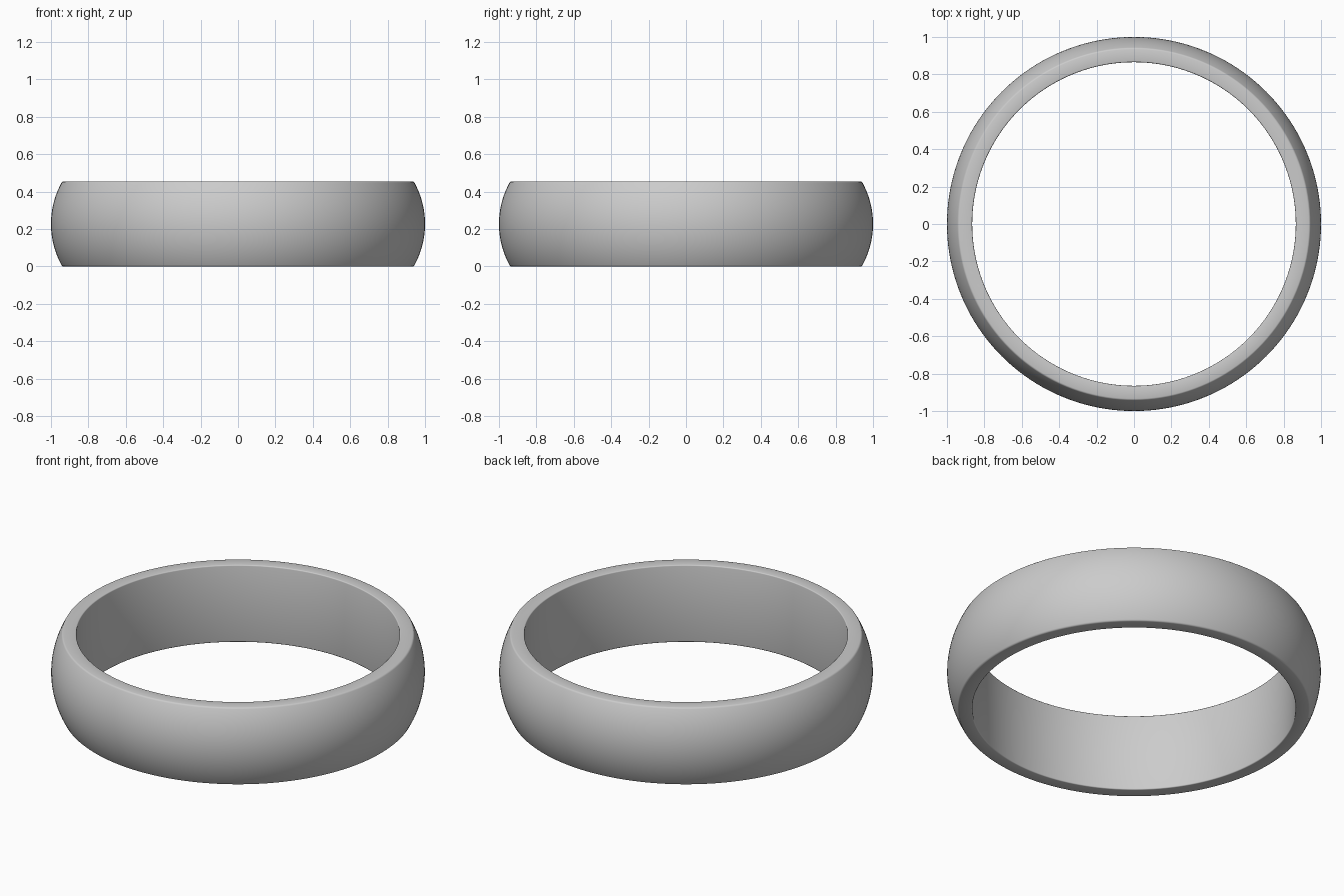
import bpy, bmesh, math

if "Cube" in bpy.data.objects:
    bpy.data.objects.remove(bpy.data.objects["Cube"])

HEIGHT, INNER, OUTER, SEGMENTS = 0.455, 0.865, 1.0, 160
MID = HEIGHT / 2

# Outer crown: circular arc bulging to OUTER at mid height
half, sag = MID - 0.008, 0.056
arc_r = (half**2 + sag**2) / (2 * sag)
a_max = math.asin(half / arc_r)
crown = []
for i in range(25):
    a = -a_max + 2 * a_max * i / 24
    crown.append((OUTER - arc_r + arc_r * math.cos(a), MID + arc_r * math.sin(a)))

# Closed cross-section with small eased inner and outer rims
ease_bottom = [(INNER, 0.006), (INNER + 0.0008, 0.003), (INNER + 0.003, 0.0008), (INNER + 0.006, 0.0),
               (0.934, 0.0), (0.9385, 0.0015), (0.942, 0.0045)]
ease_top = [(r, HEIGHT - z) for r, z in reversed(ease_bottom)]
profile = ease_bottom + crown + ease_top

# Revolve the section around z
bm = bmesh.new()
rings = []
for s in range(SEGMENTS):
    t = 2 * math.pi * s / SEGMENTS
    rings.append([bm.verts.new((r * math.cos(t), r * math.sin(t), z)) for r, z in profile])
n = len(profile)
for s in range(SEGMENTS):
    a, b = rings[s], rings[(s + 1) % SEGMENTS]
    for i in range(n):
        j = (i + 1) % n
        bm.faces.new((a[i], b[i], b[j], a[j]))
bmesh.ops.recalc_face_normals(bm, faces=bm.faces[:])

mesh = bpy.data.meshes.new("ring_band")
bm.to_mesh(mesh)
bm.free()
band = bpy.data.objects.new("ring_band", mesh)
bpy.context.collection.objects.link(band)

# Pale silver metal
silver = bpy.data.materials.new("silver")
silver.diffuse_color = (0.8, 0.8, 0.8, 1.0)
silver.use_nodes = True
silver.node_tree.nodes["Principled BSDF"].inputs["Base Color"].default_value = silver.diffuse_color
mesh.materials.append(silver)

# Smooth surfaces
bpy.context.view_layer.objects.active = band
band.select_set(True)
bpy.ops.object.shade_smooth_by_angle(angle=math.radians(40))
